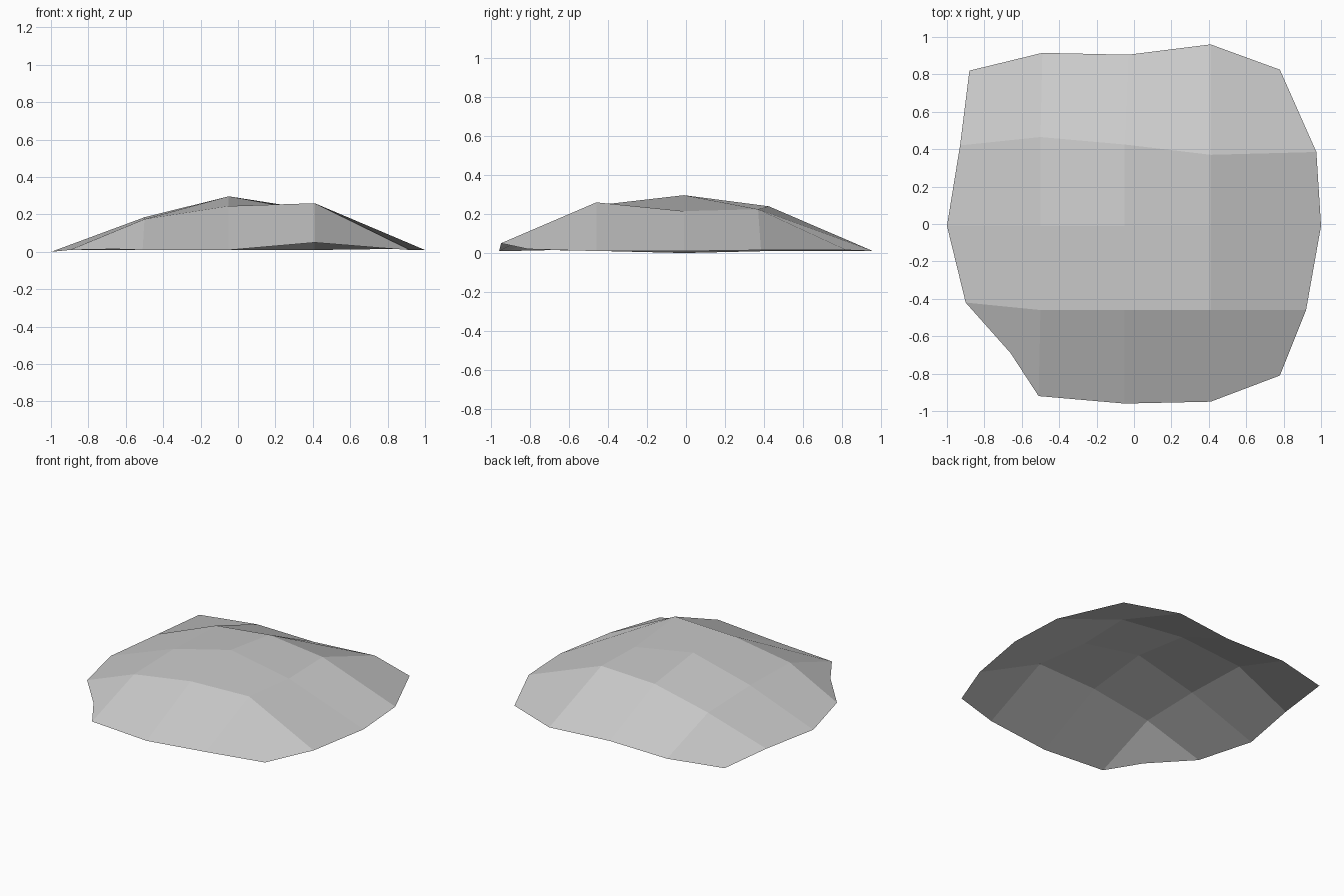
import bpy, bmesh

# Plain grey material
grey = bpy.data.materials.new("plain_grey")
grey.diffuse_color = (0.6, 0.6, 0.6, 1.0)

# Five profile sections of the open shell, front to back, each left to right
sections = [
    [(-0.66, -0.69, .015), (-0.51, -0.92, .01), (-0.05, -0.96, .01), (0.41, -0.95, .05), (0.78, -0.81, .02)],
    [(-0.90, -0.42, .01), (-0.50, -0.46, .175), (-0.05, -0.46, .245), (0.41, -0.46, .26), (0.92, -0.46, .01)],
    [(-1.00, -0.01, 0.0), (-0.50, -0.01, .185), (-0.05, -0.01, .297), (0.41, -0.01, .215), (1.00, -0.01, .01)],
    [(-0.93, 0.42, .01), (-0.50, 0.465, .17), (-0.05, 0.425, .24), (0.41, 0.37, .225), (0.975, 0.385, .015)],
    [(-0.88, 0.82, .01), (-0.49, 0.915, .01), (-0.03, 0.905, .01), (0.41, 0.96, .01), (0.78, 0.825, .015)],
]

# Bridge neighbouring sections with flat quads
bm = bmesh.new()
rows = [[bm.verts.new(p) for p in section] for section in sections]
for front, back in zip(rows, rows[1:]):
    for i in range(len(front) - 1):
        bm.faces.new((front[i], front[i + 1], back[i + 1], back[i]))

mesh = bpy.data.meshes.new("mound_shell")
bm.to_mesh(mesh)
bm.free()
mesh.materials.append(grey)
shell = bpy.data.objects.new("mound_shell", mesh)
bpy.context.collection.objects.link(shell)
